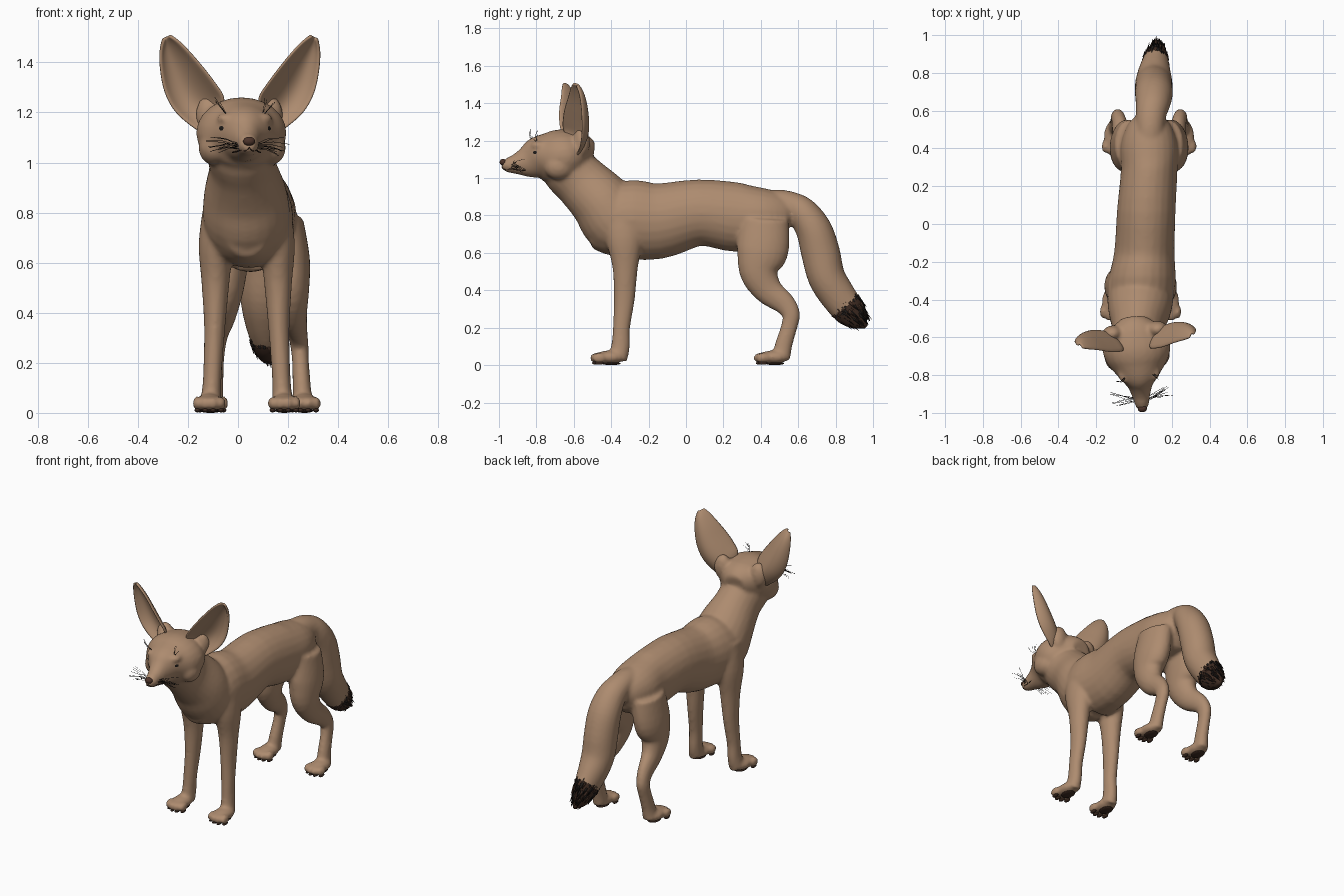
import bpy, bmesh, math, random
from mathutils import Vector, Matrix

cube = bpy.data.objects.get("Cube")
if cube:
    bpy.data.objects.remove(cube)
random.seed(4)


def material(name, rgb):
    m = bpy.data.materials.new(name)
    m.use_nodes = True
    m.diffuse_color = (*rgb, 1)
    bsdf = next(n for n in m.node_tree.nodes if n.type == 'BSDF_PRINCIPLED')
    bsdf.inputs["Base Color"].default_value = (*rgb, 1)
    return m


FUR = material("sandy fur", (0.42, 0.26, 0.16))
BLACK = material("black", (0.012, 0.01, 0.009))
BROWN = material("dark brown", (0.05, 0.025, 0.016))
NOSE = material("nose brown", (0.075, 0.035, 0.024))

# The head is turned slightly towards its left
PIVOT = Vector((0.01, -0.62, 0))
HEAD = Matrix.Translation(PIVOT) @ Matrix.Rotation(math.radians(5.5), 4, 'Z') @ Matrix.Translation((0, 0.62, 0))
WORLD = Matrix.Identity(4)


def finish(bm, name, mat):
    bmesh.ops.recalc_face_normals(bm, faces=bm.faces[:])
    for f in bm.faces:
        f.smooth = True
    me = bpy.data.meshes.new(name)
    bm.to_mesh(me)
    bm.free()
    me.materials.append(mat)
    ob = bpy.data.objects.new(name, me)
    bpy.context.collection.objects.link(ob)
    return ob


def spline(keys, steps=4):
    """Smooth path through keys (any number of components)."""
    k = [Vector(p) for p in keys]
    k = [k[0]] + k + [k[-1]]
    out = []
    for a, b, c, d in zip(k, k[1:], k[2:], k[3:]):
        for i in range(steps):
            t = i / steps
            out.append((b * 2 + (c - a) * t + (a * 2 - b * 5 + c * 4 - d) * t * t
                        + (b * 3 - a - c * 3 + d) * t ** 3) * 0.5)
    return out + [k[-1]]


def tube(bm, keys, matrix=WORLD, n=24):
    """Loft ellipses along a path; each key is x, y, z, half width, half depth."""
    path = spline(keys)
    pos = [Vector(p[:3]) for p in path]
    rings = []
    for i, p in enumerate(path):
        tangent = pos[min(i + 1, len(pos) - 1)] - pos[max(i - 1, 0)]
        up = tangent.cross(Vector((1, 0, 0))).normalized()
        rings.append([bm.verts.new(matrix @ (pos[i] + Vector((p[3] * math.cos(a), 0, 0)) + up * p[4] * math.sin(a)))
                      for a in (2 * math.pi * j / n for j in range(n))])
    for r, s in zip(rings, rings[1:]):
        for j in range(n):
            bm.faces.new((r[j], r[(j + 1) % n], s[(j + 1) % n], s[j]))
    bm.faces.new(rings[0])
    bm.faces.new(rings[-1])


def ball(bm, centre, radii, matrix=WORLD, turn=0):
    m = matrix @ Matrix.Translation(centre) @ Matrix.Rotation(turn, 4, 'Z') @ Matrix.Diagonal((*radii, 1))
    bmesh.ops.create_uvsphere(bm, u_segments=20, v_segments=12, radius=1, matrix=m)


def strands(name, paths, depth, mat):
    cu = bpy.data.curves.new(name, 'CURVE')
    cu.dimensions = '3D'
    cu.bevel_depth = depth
    cu.bevel_resolution = 0
    for path in paths:
        sp = cu.splines.new('POLY')
        sp.points.add(len(path) - 1)
        for q, p in zip(sp.points, path):
            q.co = (*(HEAD @ Vector(p)), 1)
    cu.materials.append(mat)
    bpy.context.collection.objects.link(bpy.data.objects.new(name, cu))


body = bmesh.new()
pads = bmesh.new()

# Torso, neck and head
tube(body, [(.08, .565, .77, .06, .08), (.08, .53, .78, .11, .12), (.08, .42, .795, .15, .15),
            (.08, .28, .79, .15, .185), (.065, .07, .815, .155, .178), (.055, -.15, .77, .16, .203),
            (.04, -.32, .775, .18, .21), (.035, -.43, .72, .15, .15), (.035, -.52, .69, .07, .07)])
tube(body, [(.045, -.3, .75, .16, .18), (.035, -.38, .78, .175, .185), (.03, -.46, .88, .165, .165),
            (.02, -.56, .98, .135, .148), (.01, -.64, 1.06, .14, .14), (.01, -.66, 1.12, .1, .1)])
tube(body, [(0, -.5, 1.12, .07, .07), (0, -.56, 1.13, .14, .115), (0, -.64, 1.12, .18, .142),
            (0, -.72, 1.11, .165, .14), (0, -.79, 1.107, .118, .117), (0, -.85, 1.088, .07, .088),
            (0, -.91, 1.075, .048, .056), (0, -.96, 1.07, .036, .038), (0, -.985, 1.073, .02, .02)], HEAD)

# Tail
TAIL = [(.08, .4, .86, .08, .075), (.085, .5, .87, .075, .068), (.09, .57, .85, .08, .075),
        (.1, .627, .81, .09, .085), (.105, .685, .72, .1, .097), (.105, .72, .6, .1, .104),
        (.105, .75, .475, .098, .1), (.108, .807, .378, .085, .096), (.115, .87, .295, .065, .085)]
tube(body, TAIL + [(.12, .92, .24, .04, .055)])

# Legs and paws: centre line x, toe base y, then leg keys for one side
LEGS = [
    (.035, -.41, [(.1, -.34, .85, .07, .11), (.122, -.33, .68, .07, .1), (.125, -.325, .52, .056, .068),
                  (.128, -.33, .35, .043, .056), (.135, -.345, .2, .038, .046), (.14, -.35, .1, .038, .05),
                  (.145, -.365, .03, .045, .05)]),
    (.08, .465, [(.1, .42, .78, .08, .13), (.122, .41, .62, .085, .14), (.13, .39, .5, .075, .105),
                 (.14, .44, .4, .056, .078), (.155, .525, .33, .042, .06), (.165, .562, .27, .037, .048),
                 (.17, .55, .2, .034, .044), (.175, .52, .1, .037, .047), (.18, .51, .03, .042, .048)]),
]
for cx, py, keys in LEGS:
    for side in (-1, 1):
        tube(body, [(cx + side * k[0], *k[1:]) for k in keys])
        px = cx + side * (keys[-1][0] + .005)
        ball(body, (px, py, .042), (.055, .085, .036))
        ball(pads, (px, py + .01, .009), (.036, .05, .009))
        for i in (-1.5, -.5, .5, 1.5):
            toe_y = py - .075 + .014 * abs(i)
            ball(body, (px + i * .031, toe_y, .038), (.02, .038, .029))
            ball(pads, (px + i * .031, toe_y, .011), (.012, .024, .009))

# Ear roots, brows and cheeks
for side in (-1, 1):
    ball(body, (side * .12, -.57, 1.19), (.055, .045, .08), HEAD)
    ball(body, (side * .065, -.79, 1.175), (.045, .05, .025), HEAD, side * .6)
    ball(body, (side * .115, -.69, 1.06), (.06, .08, .07), HEAD)

fox = finish(body, "body", FUR)
rm = fox.modifiers.new("blend", 'REMESH')
rm.mode = 'VOXEL'
rm.voxel_size = 0.011
rm.use_smooth_shade = True
sm = fox.modifiers.new("soften", 'SMOOTH')
sm.factor = 0.5
sm.iterations = 6
finish(pads, "paw_pads", BROWN)

# Ears: inner x, z, outer x, z, inner y, outer y, cup depth
EAR = [(.075, 1.2, .155, 1.12, -.64, -.6, .03), (.07, 1.26, .2, 1.15, -.665, -.59, .06),
       (.1, 1.31, .26, 1.205, -.67, -.585, .075), (.145, 1.37, .3, 1.28, -.665, -.585, .072),
       (.2, 1.435, .318, 1.37, -.65, -.59, .055), (.25, 1.485, .32, 1.445, -.64, -.6, .035),
       (.285, 1.508, .308, 1.495, -.63, -.615, .012)]
for side, label in ((-1, "right"), (1, "left")):
    bm = bmesh.new()
    grid = []
    for xi, zi, xo, zo, yi, yo, cup in spline(EAR, 3):
        row = []
        for j in range(11):
            u = j / 10
            bulge = math.sin(math.pi * u) ** 0.8
            row.append(bm.verts.new(HEAD @ Vector((side * (xi + (xo - xi) * u), yi + (yo - yi) * u + cup * bulge,
                                                   zi + (zo - zi) * u))))
        grid.append(row)
    for r, s in zip(grid, grid[1:]):
        for j in range(10):
            bm.faces.new((r[j], r[j + 1], s[j + 1], s[j]))
    ear = finish(bm, label + "_ear", FUR)
    so = ear.modifiers.new("thickness", 'SOLIDIFY')
    so.thickness = 0.014
    so.offset = 0
    ear.modifiers.new("round", 'SUBSURF').levels = 1

    # Eyes
    bm = bmesh.new()
    ball(bm, (side * .08, -.812, 1.135), (.031, .018, .022), HEAD, side * .75)
    finish(bm, label + "_eye", BLACK)

# Nose
bm = bmesh.new()
ball(bm, (0, -.98, 1.085), (.024, .018, .018), HEAD)
finish(bm, "nose", NOSE)

# Mouth line and whiskers
mouth, whiskers = [], []
for s in (-1, 1):
    mouth.append([(0, -.988, 1.06), (s * .014, -.975, 1.046), (s * .033, -.945, 1.05),
                  (s * .042, -.91, 1.044), (s * .057, -.865, 1.04)])
    for i in range(11):
        root = Vector((s * .038, -.94 + .006 * (i % 5), 1.055 + .007 * (i % 4)))
        reach = Vector((s * random.uniform(.07, .13), random.uniform(-.02, .07), random.uniform(-.03, .035)))
        whiskers.append([root, root + reach * .5 + Vector((0, 0, .008)), root + reach])
    for i in range(4):
        root = Vector((s * .07, -.8, 1.185))
        reach = Vector((s * random.uniform(-.01, .06), random.uniform(-.05, 0), random.uniform(.05, .08)))
        whiskers.append([root, root + reach * .6 + Vector((0, -.012, 0)), root + reach])
strands("mouth_line", mouth, .0025, BROWN)
strands("whiskers", whiskers, .001, BLACK)

# Dark tail tip with ragged tufts
bm = bmesh.new()
tube(bm, [(.113, .852, .318, .07, .089), (.116, .88, .283, .064, .083), (.12, .925, .238, .042, .055),
          (.125, .965, .205, .008, .01)])
finish(bm, "tail_tip", BROWN)
axis = Vector((.06, .72, -.7)).normalized()
across, up = Vector((1, 0, 0)), Vector((0, .7, .72))
for name, mat, count in (("brown_tufts", BROWN, 60), ("black_tufts", BLACK, 110)):
    bm = bmesh.new()
    for _ in range(count):
        a, t = random.uniform(0, 2 * math.pi), random.uniform(-.25, .75)
        girth = 1 - .75 * max(t, 0) ** 1.5
        out = across * math.cos(a) * .068 + up * math.sin(a) * .087
        root = Vector((.114, .86, .31)) + axis * t * .12 + out * girth
        tip = root + axis * random.uniform(.04, .07) - out * random.uniform(.05, .25)
        wide = axis.cross(out).normalized() * .009
        lift = out.normalized() * .006
        base = [bm.verts.new(root + d) for d in (wide, lift, -wide, -lift)]
        end = bm.verts.new(tip)
        for j in range(4):
            bm.faces.new((base[j], base[(j + 1) % 4], end))
        bm.faces.new(base)
    finish(bm, name, mat)
